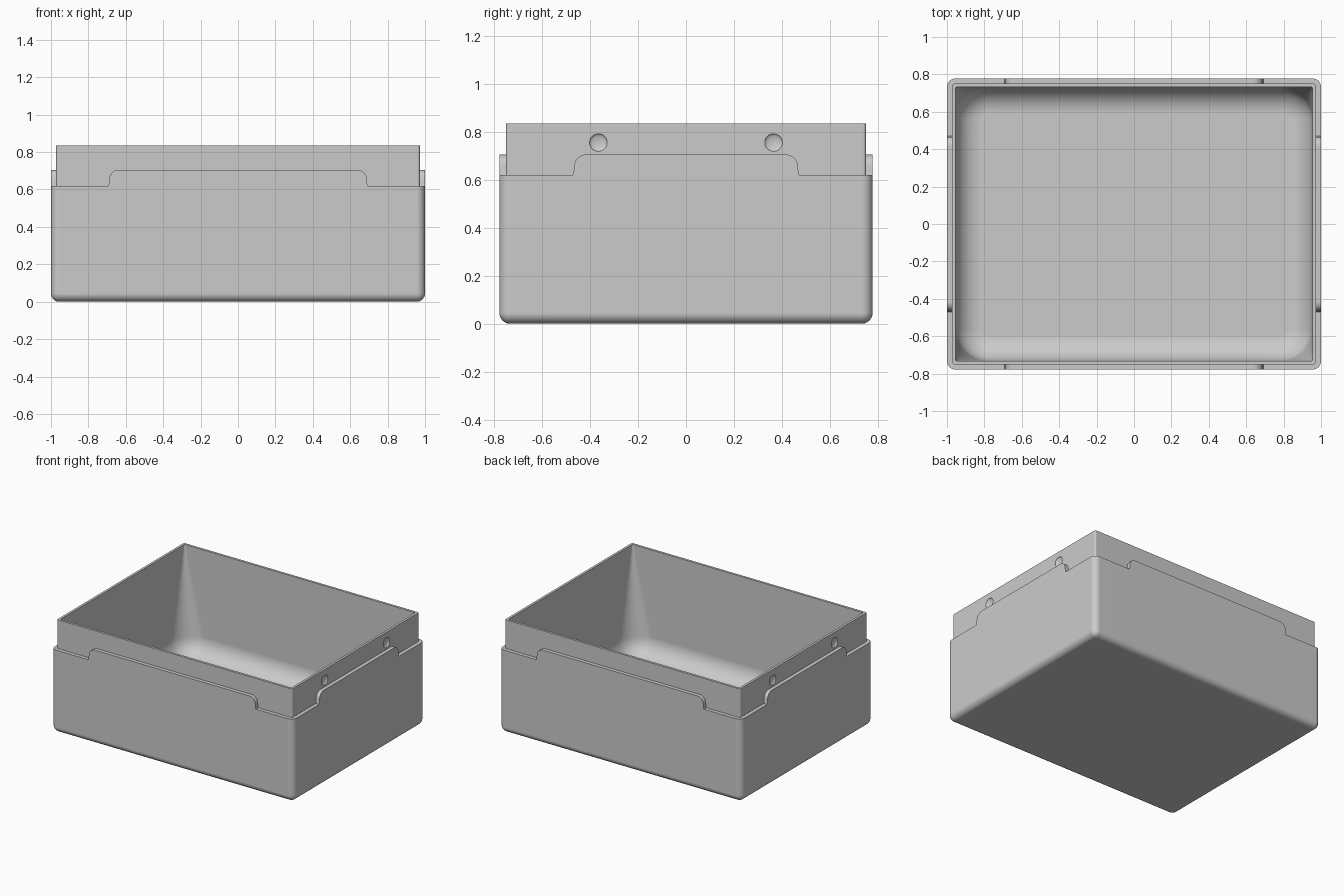
import bpy
import bmesh
from math import sin, cos, pi
from mathutils import Matrix, Vector

cube = bpy.data.objects.get("Cube")
if cube:
    bpy.data.objects.remove(cube, do_unlink=True)

HX, HY = 1.0, 0.778            # outer half sizes
LEDGE, TAB_TOP, RIM = 0.62, 0.705, 0.834
FLOOR, COVE, CORNER = 0.045, 0.14, 0.17
ROUND = 0.045
SIGNS = [(1, 1), (-1, 1), (-1, -1), (1, -1)]
DIRS = [(-1, 0), (0, -1), (1, 0), (0, 1)]


def tab_outline(half):
    """Stepped tab edge along one side as (position, height) pairs."""
    pts = [(half + 0.002, LEDGE)]
    for i in range(9):
        a = i / 8 * pi / 2
        pts.append((half - 0.052 + 0.05 * cos(a), TAB_TOP - 0.05 + 0.05 * sin(a)))
    return [(-t, z) for t, z in pts] + [(t, z) for t, z in reversed(pts)]


def ring(bm, inset, r, z=None):
    """Rounded rectangle of vertices; with no z it follows the tabbed edge."""
    hx, hy = HX - inset, HY - inset
    out = []
    for k, (sx, sy) in enumerate(SIGNS):
        for i in range(9):
            a = (k + i / 8) * pi / 2
            out.append((sx * (hx - r) + r * cos(a), sy * (hy - r) + r * sin(a), LEDGE))
        dx, dy = DIRS[k]
        h = hy if dx else hx
        for s, tz in tab_outline(0.69 if dx else 0.468):
            out.append((dx * s + dy * h * -1 if dy else dx * s,
                        dy * s + dx * -h if dx else dy * s, tz))
            if dy:
                out[-1] = (dy * h, dy * s, tz)
    return [bm.verts.new((x, y, tz if z is None else z)) for x, y, tz in out]


# Tub: one continuous skin from the underside, over the rim, to the floor
bm = bmesh.new()
rings = []
for i in range(9):
    a = i / 8 * pi / 2
    rings.append(ring(bm, ROUND * (1 - sin(a)), max(ROUND * sin(a), 0.003), ROUND * (1 - cos(a))))
rings.append(ring(bm, 0, ROUND))
rings.append(ring(bm, 0.028, 0.012))
rings.append(ring(bm, 0.028, 0.012, RIM))
rings.append(ring(bm, 0.046, 0.006, RIM))
for i in range(11):
    a = i / 10 * pi / 2
    cut = COVE * (1 - cos(a))
    rings.append(ring(bm, 0.046 + cut, CORNER - cut, FLOOR + COVE * (1 - sin(a))))
for lo, hi in zip(rings, rings[1:]):
    n = len(lo)
    for i in range(n):
        j = (i + 1) % n
        bm.faces.new((lo[i], lo[j], hi[j], hi[i]))
bm.faces.new(rings[0])
bm.faces.new(rings[-1])
bmesh.ops.recalc_face_normals(bm, faces=bm.faces)
mesh = bpy.data.meshes.new("storage_tub")
bm.to_mesh(mesh)
bm.free()
tub = bpy.data.objects.new("storage_tub", mesh)
bpy.context.collection.objects.link(tub)

# Grey plastic
mat = bpy.data.materials.new("grey_plastic")
mat.use_nodes = True
grey = (0.6, 0.6, 0.6, 1)
mat.diffuse_color = grey
mat.node_tree.nodes["Principled BSDF"].inputs["Base Color"].default_value = grey
mesh.materials.append(mat)

# Latch dimples: shallow round recesses on both end walls of the lip
bm = bmesh.new()
for sx in (-1, 1):
    for sy in (-1, 1):
        place = Matrix.Translation(Vector((sx * (HX - 0.028), sy * 0.365, 0.755)))
        squash = Matrix.Diagonal((0.013, 0.037, 0.037, 1))
        turn = Matrix.Rotation(pi / 2, 4, "Y")
        bmesh.ops.create_uvsphere(bm, u_segments=32, v_segments=17, radius=1,
                                  matrix=place @ squash @ turn)
cut_mesh = bpy.data.meshes.new("dimple_cutter")
bm.to_mesh(cut_mesh)
bm.free()
cut_mesh.materials.append(mat)
cutter = bpy.data.objects.new("dimple_cutter", cut_mesh)
bpy.context.collection.objects.link(cutter)
cutter.hide_render = True

for ob in bpy.context.selected_objects:
    ob.select_set(False)
bpy.context.view_layer.objects.active = tub
tub.select_set(True)
dimples = tub.modifiers.new("dimples", "BOOLEAN")
dimples.operation = "DIFFERENCE"
dimples.solver = "EXACT"
dimples.object = cutter
bpy.ops.object.modifier_apply(modifier=dimples.name)
bpy.data.objects.remove(cutter, do_unlink=True)

# Smooth fillets, crisp edges
bpy.ops.object.shade_smooth_by_angle(angle=pi / 6)
even = tub.modifiers.new("even_normals", "WEIGHTED_NORMAL")
even.keep_sharp = True
